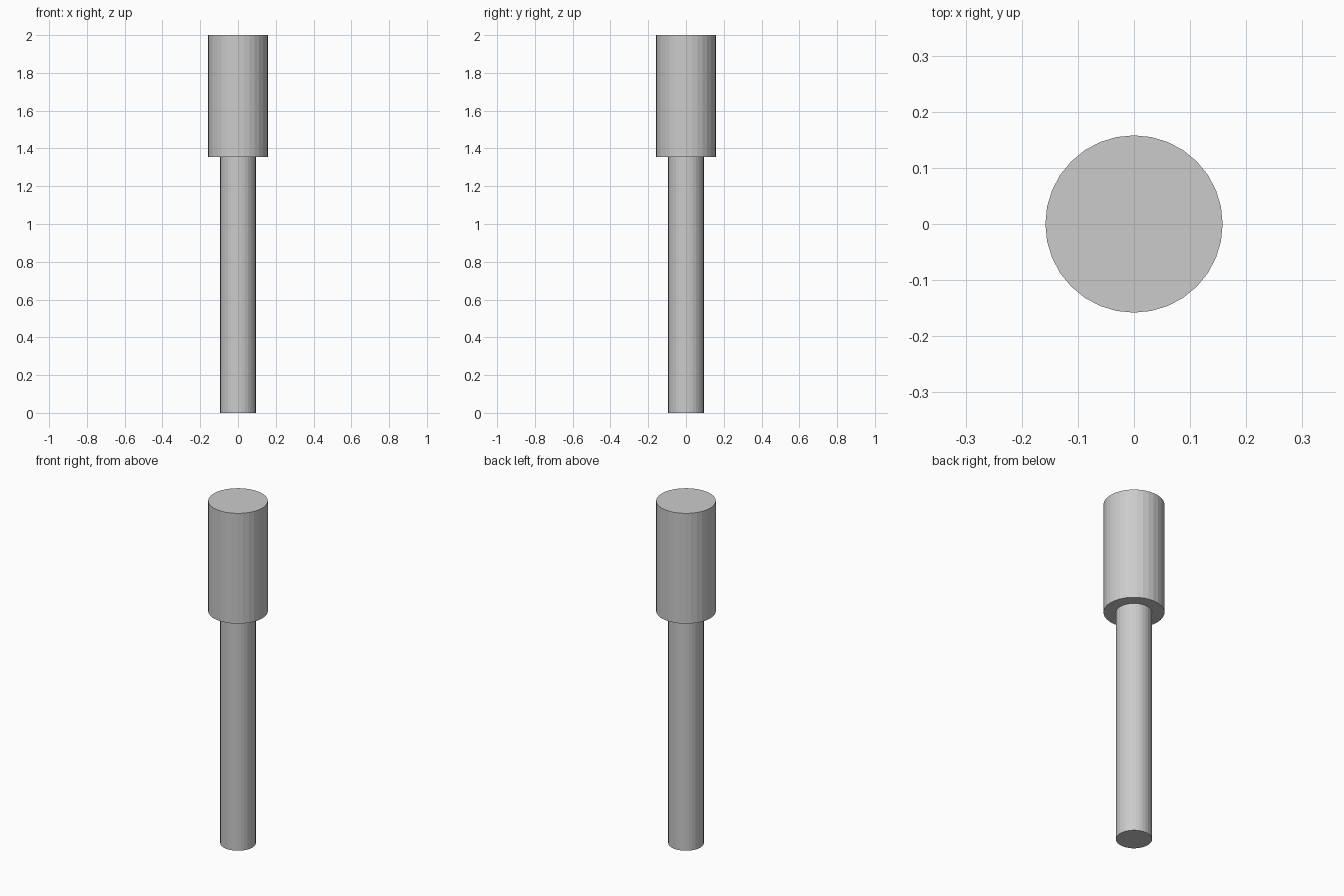
import bpy

if "Cube" in bpy.data.objects:
    bpy.data.objects.remove(bpy.data.objects["Cube"])

SIDES = 32


def cylinder(name, radius, z0, z1):
    bpy.ops.mesh.primitive_cylinder_add(
        vertices=SIDES, radius=radius, depth=z1 - z0,
        location=(0, 0, (z0 + z1) / 2))
    obj = bpy.context.object
    obj.name = name
    return obj


# Slim handle standing on the ground
cylinder("handle", 0.094, 0.0, 1.356)

# Thicker head on top
cylinder("head", 0.158, 1.356, 2.0)
